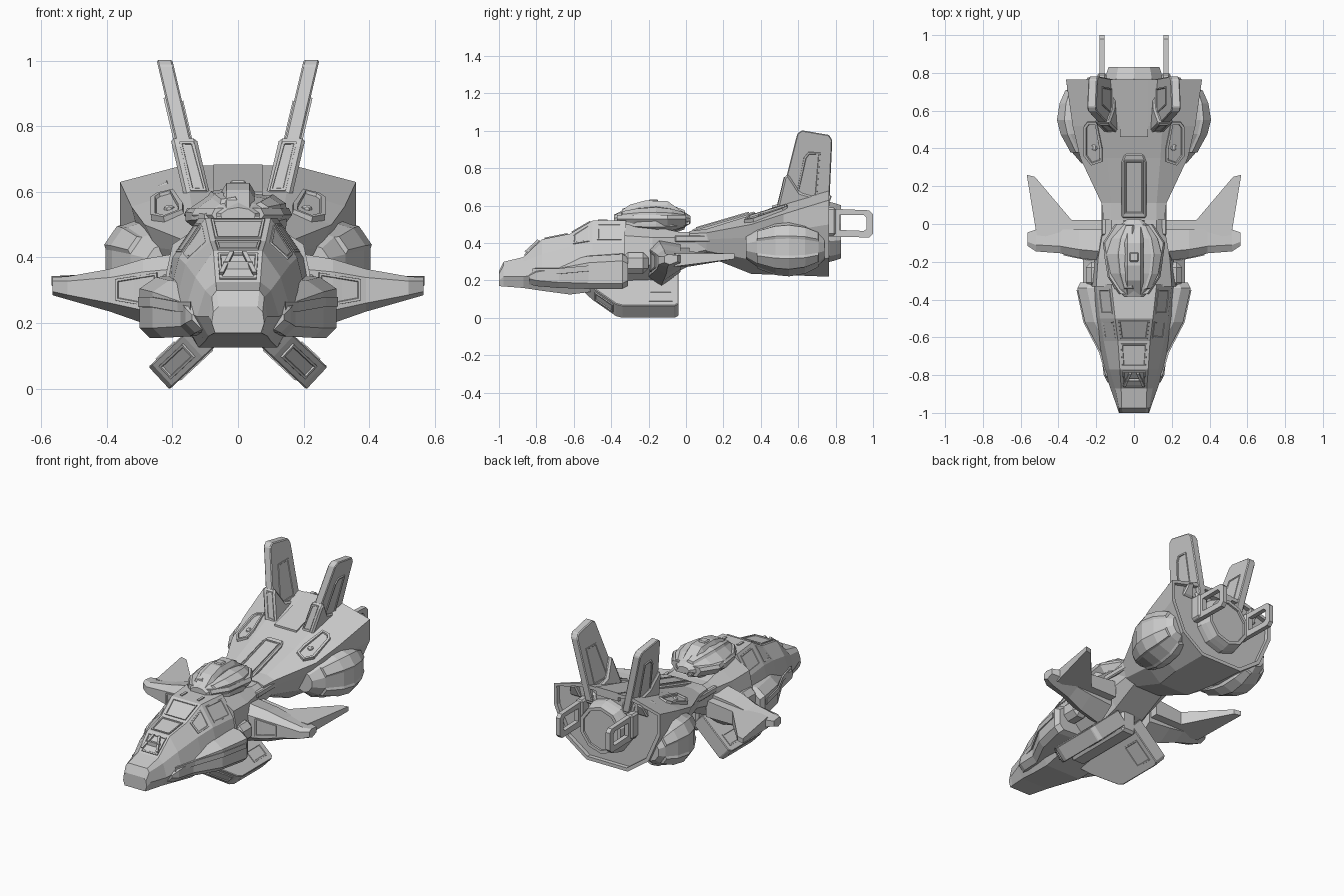
import bpy, bmesh, math
from mathutils import Vector as V

if "Cube" in bpy.data.objects:
    bpy.data.objects.remove(bpy.data.objects["Cube"])


def finish(name, bm, mirror=False, bevel=0):
    bmesh.ops.recalc_face_normals(bm, faces=bm.faces)
    me = bpy.data.meshes.new(name)
    bm.to_mesh(me)
    bm.free()
    ob = bpy.data.objects.new(name, me)
    bpy.context.collection.objects.link(ob)
    if bevel:
        b = ob.modifiers.new("bevel", 'BEVEL')
        b.width, b.segments, b.limit_method = bevel, 1, 'ANGLE'
    if mirror:
        m = ob.modifiers.new("mirror", 'MIRROR')
        m.use_mirror_merge = False
    return ob


def loft(name, rings, mirror=False, bevel=0, loop=False, recess=None):
    """Skin a row of equal-length point rings; recess=(inset, depth) hollows the last cap."""
    bm = bmesh.new()
    vs = [[bm.verts.new(p) for p in r] for r in rings]
    n = len(rings[0])
    for a, b in zip(vs, vs[1:] + vs[:1] if loop else vs[1:]):
        for i in range(n):
            bm.faces.new((a[i], a[(i + 1) % n], b[(i + 1) % n], b[i]))
    if not loop:
        bm.faces.new(vs[0])
        cap = bm.faces.new(vs[-1])
        if recess:
            bmesh.ops.recalc_face_normals(bm, faces=bm.faces)
            bmesh.ops.inset_region(bm, faces=[cap], thickness=recess[0])
            bmesh.ops.translate(bm, verts=bmesh.ops.extrude_discrete_faces(bm, faces=[cap])['faces'][0].verts,
                                vec=(0, -recess[1], 0))
    return finish(name, bm, mirror, bevel)


def prism(name, pts, vec, mirror=False, bevel=0):
    return loft(name, [[V(p) for p in pts], [V(p) + V(vec) for p in pts]], mirror, bevel)


def box(name, x, y, z, mirror=False, bevel=.006):
    return prism(name, [(x[0], y[0], z[0]), (x[1], y[0], z[0]), (x[1], y[1], z[0]), (x[0], y[1], z[0])],
                 (0, 0, z[1] - z[0]), mirror, bevel)


def sym(y, half):
    return [(x, y, z) for x, z in half] + [(-x, y, z) for x, z in reversed(half)]


def panel(name, pts, out, k=1, h=.006, rim=.01, mirror=True):
    """Raised rim with a sunken middle, lying on a surface patch."""
    pts = [V(p) for p in pts]
    c = sum(pts, V()) / len(pts)
    pts = [c + (p - c) * k for p in pts]
    n = (pts[1] - pts[0]).cross(pts[2] - pts[1]).normalized()
    n = n if n.dot(V(out)) > 0 else -n
    bm = bmesh.new()
    lo = [bm.verts.new(p - n * .012) for p in pts]
    hi = [bm.verts.new(c + (p - c) * .97 + n * h) for p in pts]
    m = len(pts)
    for i in range(m):
        bm.faces.new((lo[i], lo[(i + 1) % m], hi[(i + 1) % m], hi[i]))
    top = bm.faces.new(hi)
    bm.faces.new(lo)
    bmesh.ops.recalc_face_normals(bm, faces=bm.faces)
    bmesh.ops.inset_region(bm, faces=[top], thickness=rim)
    bmesh.ops.inset_region(bm, faces=[top], thickness=.003, depth=-h * .8)
    return finish(name, bm, mirror)


def pod(name, c, rad, profile, n, mirror=False, skew=0, rib=.012):
    """Faceted shell along y with raised lengthwise ribs; profile = (y, radius) fractions."""
    bm = bmesh.new()
    rings = []
    for py, pr in profile:
        rings.append([bm.verts.new((c[0] + skew * min(py, 0) + rad[0] * pr * math.cos(a), c[1] + rad[1] * py,
                                    c[2] + rad[2] * pr * math.sin(a)))
                      for a in [2 * math.pi * (i + .5) / n for i in range(n)]])
    strips = [[bm.faces.new((a[i], a[(i + 1) % n], b[(i + 1) % n], b[i])) for a, b in zip(rings, rings[1:])]
              for i in range(n)]
    bm.faces.new(rings[0])
    bm.faces.new(rings[-1])
    bmesh.ops.recalc_face_normals(bm, faces=bm.faces)
    for s in strips[::2]:
        bmesh.ops.inset_region(bm, faces=s[1:-1], thickness=.01, depth=rib)
    return finish(name, bm, mirror)


# cockpit hull
nose = [sym(y, h) for y, h in (
    (-1.0, [(.06, .25), (.075, .235), (.08, .20), (.07, .17)]),
    (-.975, [(.065, .30), (.08, .28), (.088, .22), (.075, .168)]),
    (-.87, [(.068, .325), (.10, .30), (.125, .22), (.09, .16)]),
    (-.77, [(.075, .42), (.13, .34), (.16, .24), (.10, .145)]),
    (-.62, [(.085, .45), (.16, .38), (.19, .26), (.12, .125)]),
    (-.50, [(.10, .52), (.18, .40), (.21, .28), (.13, .14)]),
    (-.32, [(.12, .52), (.20, .40), (.22, .29), (.14, .155)]))]
loft("cockpit_hull", nose)
for i, nm in ((2, "nose_grille_frame"), (3, "lower_windshield"), (4, "windshield")):
    panel(nm, [nose[i][0], nose[i][-1], nose[i + 1][-1], nose[i + 1][0]], (0, -1, 1), .84, mirror=False)
for i in (4, 5):
    panel(f"side_window_{i}", [nose[i][0], nose[i][1], nose[i + 1][1], nose[i + 1][0]], (1, 0, 1), .75, h=.003)
prism("nose_grille_bar", [(.012, -.785, .412), (.026, -.785, .412), (.058, -.855, .348), (.044, -.855, .348)],
      (0, -.008, .008), True)
box("nose_grille_crossbar", (-.045, .045), (-.832, -.818), (.365, .388), bevel=0)
box("roof_vent", (.05, .065), (-.47, -.42), (.51, .526), True, 0)

# cheek armour either side of the cockpit
loft("cheek_armour", [[(.05, y, b), (x - .03, y, b - .01), (x, y, b + .02), (x, y, t - .035), (x - .05, y, t), (.05, y, t + .02)]
                      for y, x, b, t in ((-.84, .14, .19, .26), (-.80, .16, .18, .28), (-.68, .175, .17, .30),
                                         (-.52, .26, .165, .33), (-.34, .30, .165, .34), (-.31, .285, .18, .325))], True)
prism("cheek_strake", [(.145, -.82, .235), (.185, -.68, .235), (.268, -.52, .25), (.304, -.35, .25), (.1, -.35, .25)],
      (0, 0, .03), True)

# middle body, neck and keel
loft("middle_body", [sym(y, h) for y, h in (
    (-.33, [(.11, .50), (.20, .44), (.23, .30), (.12, .19)]),
    (-.18, [(.11, .49), (.19, .43), (.21, .28), (.11, .19)]),
    (-.04, [(.12, .46), (.165, .43), (.16, .33), (.10, .25)]),
    (.14, [(.12, .46), (.16, .43), (.15, .37), (.10, .34)]))])
box("flank_block", (.15, .255), (-.34, -.2), (.235, .35), True, .03)
box("keel", (-.05, .05), (-.5, -.04), (.13, .27), bevel=.015)
box("neck_rail", (.13, .172), (-.06, .3), (.405, .44), True)

# rear body, flaring to the stern
rear = [sym(y, h) for y, h in (
    (.02, [(.12, .465), (.16, .45), (.16, .42), (.14, .37), (.08, .345)]),
    (.11, [(.12, .475), (.172, .455), (.17, .42), (.15, .36), (.08, .33)]),
    (.35, [(.14, .55), (.285, .50), (.25, .43), (.19, .31), (.10, .235)]),
    (.52, [(.15, .61), (.325, .555), (.30, .46), (.24, .29), (.13, .23)]),
    (.765, [(.17, .68), (.36, .63), (.36, .50), (.28, .32), (.14, .22)]))]
loft("rear_body", rear, recess=(.022, .025))
prism("spine_hatch", [(.065, .03, .472), (.065, .33, .56), (.05, .37, .57), (-.05, .37, .57), (-.065, .33, .56),
                      (-.065, .03, .472)], (0, 0, -.04), bevel=.008)
panel("spine_hatch_top", [(.05, .05, .478), (.05, .34, .563), (-.05, .34, .563), (-.05, .05, .478)], (0, 0, 1), mirror=False)
prism("stern_spine", [(.075, .46, .60), (.075, .765, .684), (-.075, .765, .684), (-.075, .46, .60)], (0, 0, -.05))
panel("deck_hatch", [(.165, .33, .535), (.225, .31, .512), (.265, .36, .52), (.265, .52, .575), (.245, .545, .588),
                     (.195, .545, .60), (.165, .40, .557)], (0, 0, 1), h=.012, rim=.014)
pod("deck_bolt", (.21, .405, .548), (.018, .018, .014), [(-1, .4), (-.4, .95), (.4, .95), (1, .4)], 8, True, rib=0)

# main thruster
thr = lambda y, r: [(r * math.cos(a), y, .46 + r * math.sin(a)) for a in [math.pi * (i + .5) / 5 for i in range(10)]]
loft("thruster", [thr(.70, .165), thr(.77, .16), thr(.80, .152), thr(.83, .142)], recess=(.02, .012))

# rear handle loops
loft("rear_handle", [[(.155, *o), (.183, *o), (.183, *i), (.155, *i)] for o, i in (
    ((.74, .585), (.82, .55)), ((.98, .575), (.95, .55)), ((1.0, .555), (.965, .535)), ((1.0, .45), (.965, .475)),
    ((.98, .43), (.95, .465)), ((.74, .435), (.82, .47)))], True, loop=True)
box("handle_mount", (.145, .193), (.70, .80), (.44, .59), True, .01)

# side engine pods, toed in at the front
shell = [(-1, .42), (-.72, .70), (-.25, .95), (.1, 1), (.5, .90), (.85, .64), (1, .45)]
pod("engine_pod", (.272, .53, .378), (.138, .21, .148), shell, 10, True, skew=.05)
box("engine_pylon", (.1, .27), (.4, .68), (.32, .48), True, .02)

# sensor dome on the neck, with a raised middle ridge
pod("sensor_dome", (0, -.18, .525), (.155, .205, .078),
    [(-1, .35), (-.8, .6), (-.4, .88), (.1, 1), (.5, .85), (.85, .5), (1, .25)], 10)
loft("dome_ridge", [[(.055, y, .5), (.05, y, z - .025), (.035, y, z), (-.035, y, z), (-.05, y, z - .025), (-.055, y, .5)]
                    for y, z in ((-.385, .545), (-.3, .605), (-.22, .627), (-.1, .625), (-.03, .575), (.02, .535))])
loft("dome_collar", [sym(y, [(x, .55), (x + .01, .53), (x - .02, .49)]) for y, x in
                     ((-.37, .07), (-.28, .13), (-.1, .155), (0, .09))])
box("dome_sensor", (-.025, .025), (-.2, -.15), (.60, .634), bevel=.006)


# tail fins, leaning outward
def lean(pts, off):
    return [(.125 + off + .235 * (z - .58), y, z) for y, z in pts]


prism("tail_fin", lean([(.49, .57), (.595, .985), (.62, 1.003), (.765, .978), (.782, .95), (.765, .58)], -.024),
      (.048, 0, 0), True, .005)
panel("tail_fin_outer_plate", lean([(.585, .64), (.63, .86), (.655, .89), (.72, .885), (.70, .64)], .024), (1, 0, 0))
panel("tail_fin_inner_plate", lean([(.58, .66), (.63, .88), (.73, .88), (.72, .66)], -.024), (-1, 0, 0), h=.004)
prism("tail_fin_root", lean([(.48, .56), (.525, .75), (.545, .77), (.61, .67), (.75, .63), (.76, .56)], -.042),
      (.08, 0, 0), True, .01)
panel("tail_fin_front_plate", [(.095, .492, .60), (.145, .492, .60), (.18, .53, .755), (.135, .53, .755)], (0, -1, 0))
prism("tail_fin_brace", [(.19, .60, .55), (.265, .60, .55), (.25, .63, .615), (.21, .63, .63)], (0, .15, .03), True, .008)


# wings: thick root beam with a swept-back spike
def beam(x, y0, y1, z0, z1):
    h = z1 - z0
    return [(x, y0, z0 + .2 * h), (x, y0, z1 - .2 * h), (x, y0 * .7 + y1 * .3, z1),
            (x, y1, z1 - .1 * h), (x, y1, z0 + .3 * h), (x, y0 * .6 + y1 * .4, z0)]


loft("wing_beam", [beam(.14, -.2, -.03, .17, .42), beam(.29, -.18, -.03, .20, .395), beam(.39, -.155, -.03, .235, .365),
                   beam(.52, -.145, -.03, .272, .342), beam(.565, -.115, -.045, .285, .34)], True)
blade = [(.15, -.1), (.15, .02), (.33, .02), (.525, .25), (.568, .26), (.515, -.06)]
loft("wing_blade", [[(x, y, .275 if y < .1 else .315) for x, y in blade],
                    [(x, y, .343 if x > .5 else .375 if x < .2 else .355) for x, y in blade]], True)
panel("wing_intake", [(.245, -.187, .245), (.245, -.187, .355), (.375, -.16, .335), (.375, -.16, .268)], (0, -1, 0))

# angled landing skids
d, n = V((.73, 0, -.68)), V((.68, 0, .73))


def skid(s, y, off):
    return V((.05, y, .21)) + d * s + n * off


prism("landing_skid", [skid(s, y, -.047) for s, y in ((0, -.5), (.06, -.545), (.12, -.5), (.248, -.375), (.261, -.34),
                                                     (.261, -.06), (.245, -.04), (0, -.04))], n * .094, True, .004)
panel("skid_top_plate", [skid(s, y, .047) for s, y in ((.15, -.2), (.23, -.2), (.23, -.07), (.15, -.07))], n, h=.004)
panel("skid_under_plate", [skid(s, y, -.047) for s, y in ((.08, -.18), (.22, -.18), (.22, -.07), (.08, -.07))], -n, h=.004)
panel("skid_front_plate", [skid(s, y, o) for s, y, o in ((.135, -.487, -.028), (.135, -.487, .028), (.235, -.388, .028),
                                                         (.235, -.388, -.028))], (0, -1, 0))
